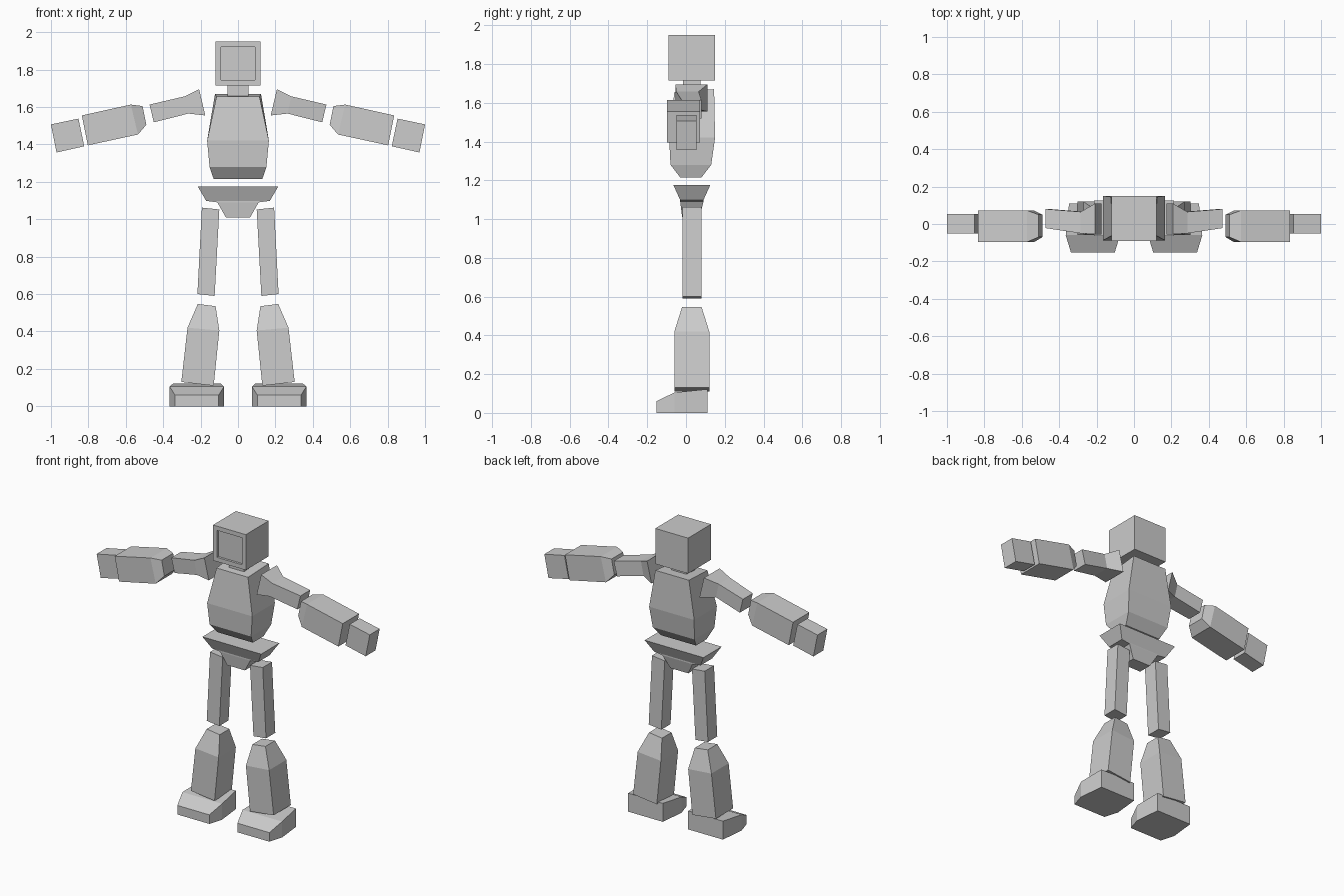
import bpy, bmesh

if "Cube" in bpy.data.objects:
    bpy.data.objects.remove(bpy.data.objects["Cube"])

grey = bpy.data.materials.new("light_grey")
grey.diffuse_color = (0.604, 0.604, 0.604, 1)
grey.use_nodes = True
grey.node_tree.nodes["Principled BSDF"].inputs["Base Color"].default_value = grey.diffuse_color


def finish(name, bm):
    bmesh.ops.recalc_face_normals(bm, faces=bm.faces[:])
    me = bpy.data.meshes.new(name)
    bm.to_mesh(me)
    bm.free()
    me.materials.append(grey)
    ob = bpy.data.objects.new(name, me)
    bpy.context.collection.objects.link(ob)
    return ob


def ring(xa, za, xb, zb, y0, y1):
    """Four corners: two front-view points, each spread from y0 to y1."""
    return [(xa, y0, za), (xb, y0, zb), (xb, y1, zb), (xa, y1, za)]


def level(w, z, y0, y1):
    return ring(-w, z, w, z, y0, y1)


def upright(xc, w, y, h):
    """Upright section of a foot at depth y."""
    return [(xc - w, y, 0), (xc + w, y, 0), (xc + w, y, h), (xc - w, y, h)]


def loft(name, rings, sx=1):
    """Skin a row of four-cornered sections and cap both ends."""
    bm = bmesh.new()
    vs = [[bm.verts.new((x * sx, y, z)) for x, y, z in r] for r in rings]
    for a, b in zip(vs, vs[1:]):
        for i in range(4):
            j = (i + 1) % 4
            bm.faces.new((a[i], a[j], b[j], b[i]))
    bm.faces.new(vs[0])
    bm.faces.new(vs[-1])
    return finish(name, bm)


# Head with a shallow recessed face plate
bm = bmesh.new()
bmesh.ops.create_cube(bm, size=1)
for v in bm.verts:
    v.co = (v.co.x * 0.24, v.co.y * 0.24 + 0.03, v.co.z * 0.235 + 1.8325)
front = min(bm.faces, key=lambda f: f.calc_center_median().y)
bmesh.ops.inset_region(bm, faces=[front], thickness=0.04)
front = [f for f in bm.faces if len(f.verts) == 4
         and abs(f.calc_center_median().x) < 0.01
         and abs(f.calc_center_median().z - 1.8325) < 0.01
         and f.calc_center_median().y < -0.08][0]
inner = bmesh.ops.extrude_discrete_faces(bm, faces=[front])["faces"][0]
for v in inner.verts:
    v.co.y += 0.015
finish("head", bm)

loft("neck", [level(0.055, 1.655, -0.015, 0.075), level(0.055, 1.715, -0.015, 0.075)])

# Torso, with its top sloping slightly down to the front
top = [(-0.115, -0.06, 1.655), (0.115, -0.06, 1.655),
       (0.123, 0.145, 1.67), (-0.123, 0.145, 1.67)]
loft("torso", [level(0.13, 1.215, -0.03, 0.08), level(0.152, 1.28, -0.08, 0.13),
               level(0.165, 1.42, -0.087, 0.15), top])

# Pelvis with the crotch wedge
loft("pelvis", [level(0.215, 1.175, -0.065, 0.125), level(0.17, 1.098, -0.03, 0.09),
                level(0.11, 1.09, -0.03, 0.09), level(0.065, 1.01, -0.02, 0.07)])

# Limbs on both sides
for side, s in (("left", 1), ("right", -1)):
    loft(side + "_upper_arm", [ring(0.175, 1.555, 0.208, 1.695, -0.055, 0.11),
                               ring(0.265, 1.565, 0.285, 1.657, -0.05, 0.065),
                               ring(0.45, 1.518, 0.473, 1.613, -0.022, 0.08)], s)
    loft(side + "_forearm", [ring(0.49, 1.505, 0.51, 1.605, -0.07, 0.05),
                             ring(0.535, 1.453, 0.573, 1.613, -0.097, 0.073),
                             ring(0.803, 1.395, 0.835, 1.555, -0.097, 0.073)], s)
    loft(side + "_hand", [ring(0.822, 1.39, 0.853, 1.538, -0.05, 0.053),
                          ring(0.97, 1.357, 1.0, 1.507, -0.05, 0.053)], s)
    loft(side + "_thigh", [ring(0.1, 1.052, 0.193, 1.062, -0.017, 0.08),
                           ring(0.125, 0.59, 0.217, 0.6, -0.017, 0.08)], s)
    loft(side + "_shin", [ring(0.12, 0.535, 0.215, 0.547, -0.02, 0.08),
                          ring(0.1, 0.405, 0.27, 0.42, -0.06, 0.12),
                          ring(0.13, 0.11, 0.303, 0.13, -0.06, 0.12)], s)
    loft(side + "_foot", [upright(0.22, 0.117, -0.153, 0.06),
                          upright(0.22, 0.145, -0.06, 0.105),
                          upright(0.22, 0.127, 0.11, 0.122)], s)
